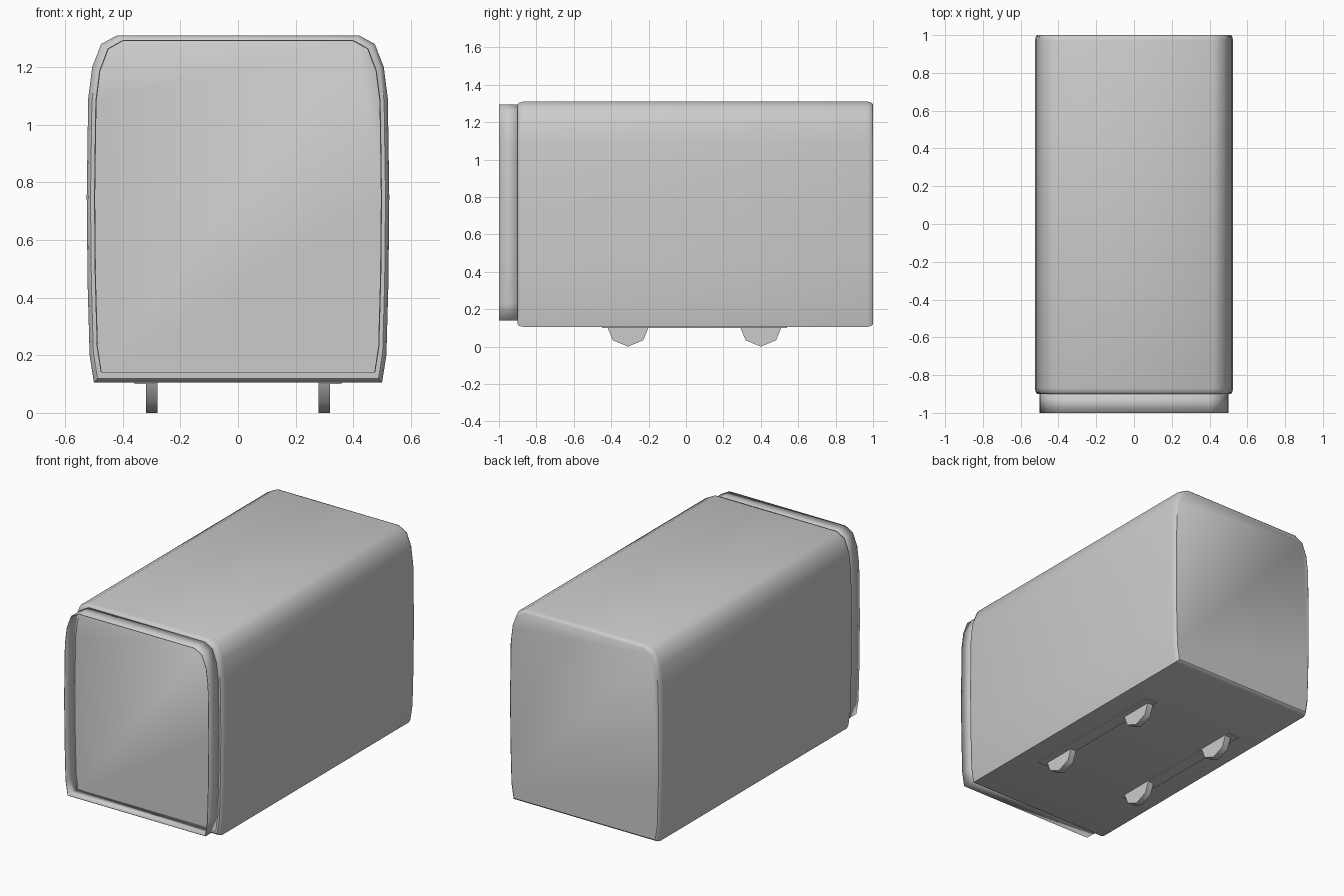
import bpy, bmesh
from math import pi, sin, cos, radians

cube = bpy.data.objects.get("Cube")
if cube:
    bpy.data.objects.remove(cube, do_unlink=True)

grey = bpy.data.materials.new("plain grey")
grey.use_nodes = True
grey.diffuse_color = (0.6, 0.6, 0.6, 1)
grey.node_tree.nodes["Principled BSDF"].inputs["Base Color"].default_value = (0.6, 0.6, 0.6, 1)

MID = 0.7  # height the cross-section shrinks towards
HALF = [(0.50, 0.105), (0.515, 0.2), (0.522, 0.45), (0.525, 0.75), (0.52, 1.09),
        (0.506, 1.2), (0.475, 1.28), (0.42, 1.31)]
SECTION = HALF + [(-x, z) for x, z in reversed(HALF)]


def ring(y, sx=1, top=1, bottom=1):
    """Cross-section at y, scaled in width and above and below its middle."""
    return [(x * sx, y, MID + (z - MID) * (top if z > MID else bottom)) for x, z in SECTION]


def loft(name, rings, caps=True, smooth=40):
    """Skin a row of equal rings, with flat caps if wanted."""
    bm = bmesh.new()
    rows = [[bm.verts.new(p) for p in r] for r in rings]
    n = len(rows[0])
    for a, b in zip(rows, rows[1:]):
        for i in range(n):
            j = (i + 1) % n
            bm.faces.new((a[i], a[j], b[j], b[i]))
    if caps:
        bm.faces.new(rows[0])
        bm.faces.new(rows[-1])
    bmesh.ops.recalc_face_normals(bm, faces=bm.faces)
    mesh = bpy.data.meshes.new(name)
    bm.to_mesh(mesh)
    bm.free()
    mesh.materials.append(grey)
    obj = bpy.data.objects.new(name, mesh)
    bpy.context.collection.objects.link(obj)
    bpy.ops.object.select_all(action='DESELECT')
    obj.select_set(True)
    bpy.context.view_layer.objects.active = obj
    bpy.ops.object.shade_smooth_by_angle(angle=radians(smooth))
    return obj


# Long body with softened end rims
S = 0.975
loft("body", [ring(-0.9, S, S, S), ring(-0.892, 0.99, 0.99, 0.99), ring(-0.87),
              ring(0.97), ring(0.992, 0.99, 0.99, 0.99), ring(1.0, S, S, S)])

# Open hood around the front end wall
hood = loft("front_hood", [ring(-1.0, 0.952, 0.974, 0.942), ring(-0.89, 0.952, 0.974, 0.942)],
            caps=False)
thick = hood.modifiers.new("thin wall", 'SOLIDIFY')
thick.thickness = 0.004
thick.offset = -1

# Rails and half-sunk eight-sided wheels under the floor
for side, label in ((1, "left"), (-1, "right")):
    strip = [[(side * x, y, z) for x, z in ((0.28, 0.1), (0.36, 0.1), (0.36, 0.118), (0.28, 0.118))]
             for y in (-0.45, 0.54)]
    loft(label + "_rail", strip)
    for y, place in ((-0.31, "front"), (0.4, "rear")):
        discs = [[(side * x, y + 0.115 * cos(k * pi / 4), 0.115 - 0.115 * sin(k * pi / 4))
                  for k in range(5)] for x in (0.28, 0.32)]
        loft(f"{place}_{label}_wheel", discs, smooth=50)
